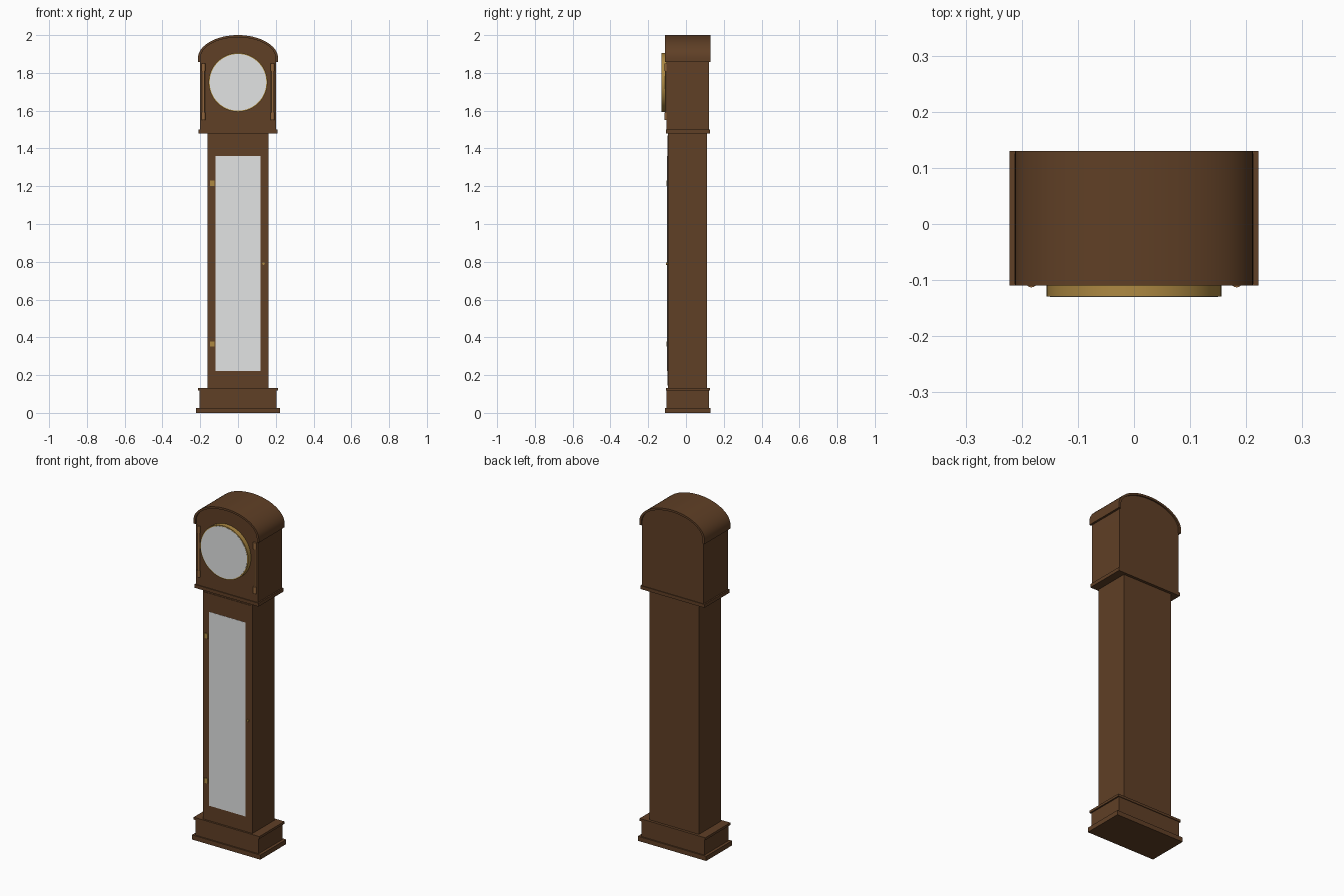
import bpy
import math

cube = bpy.data.objects.get("Cube")
if cube:
    bpy.data.objects.remove(cube, do_unlink=True)


def make_material(name, r, g, b):
    mat = bpy.data.materials.new(name)
    mat.use_nodes = True
    mat.diffuse_color = (r, g, b, 1)
    mat.node_tree.nodes["Principled BSDF"].inputs["Base Color"].default_value = (r, g, b, 1)
    return mat


wood = make_material("brown wood", 0.115, 0.05, 0.019)
light_wood = make_material("light wood", 0.28, 0.13, 0.045)
brass = make_material("brass", 0.42, 0.25, 0.055)
glass = make_material("pale glass", 0.76, 0.77, 0.77)


def finish(obj, name, mat, smooth=False):
    obj.name = name
    obj.data.materials.append(mat)
    if smooth:
        bpy.ops.object.select_all(action="DESELECT")
        obj.select_set(True)
        bpy.context.view_layer.objects.active = obj
        bpy.ops.object.shade_smooth_by_angle(angle=math.radians(35))
    return obj


def box(name, mat, x, y, z):
    """Box from (min, max) ranges along each axis."""
    ranges = (x, y, z)
    bpy.ops.mesh.primitive_cube_add(size=1, location=[(a + b) / 2 for a, b in ranges])
    obj = bpy.context.object
    obj.scale = [b - a for a, b in ranges]
    bpy.ops.object.transform_apply(location=False, rotation=False, scale=True)
    return finish(obj, name, mat)


def cylinder(name, mat, radius, depth, location, facing_front=False, sides=24):
    rotation = (math.pi / 2, 0, 0) if facing_front else (0, 0, 0)
    bpy.ops.mesh.primitive_cylinder_add(vertices=sides, radius=radius, depth=depth,
                                        location=location, rotation=rotation)
    return finish(bpy.context.object, name, mat, True)


def arch(half_width, rise, spring, steps=32):
    """Half ellipse from right to left in the XZ plane."""
    angles = [math.pi * i / steps for i in range(steps + 1)]
    return [(half_width * math.cos(a), spring + rise * math.sin(a)) for a in angles]


def extrude(name, mat, outline, y0, y1):
    n = len(outline)
    verts = [(x, y, z) for y in (y0, y1) for x, z in outline]
    faces = [tuple(range(n)), tuple(reversed(range(n, 2 * n)))]
    faces += [(i, i + n, (i + 1) % n + n, (i + 1) % n) for i in range(n)]
    mesh = bpy.data.meshes.new(name)
    mesh.from_pydata(verts, [], faces)
    obj = bpy.data.objects.new(name, mesh)
    bpy.context.collection.objects.link(obj)
    return finish(obj, name, mat, True)


# Plinth
box("plinth_foot", wood, (-0.222, 0.222), (-0.11, 0.13), (0, 0.027))
box("plinth_body", wood, (-0.205, 0.205), (-0.102, 0.122), (0.027, 0.118))
box("plinth_moulding", wood, (-0.213, 0.213), (-0.107, 0.126), (0.118, 0.132))

# Trunk with its full-height glazed door
box("trunk", wood, (-0.161, 0.161), (-0.096, 0.11), (0.132, 1.48))
box("trunk_door", wood, (-0.153, 0.153), (-0.099, -0.095), (0.145, 1.468))
box("door_glass", glass, (-0.118, 0.118), (-0.1, -0.097), (0.222, 1.36))
for label, z in (("lower", 0.365), ("upper", 1.215)):
    box(label + "_hinge", brass, (-0.148, -0.124), (-0.104, -0.098), (z - 0.014, z + 0.014))
cylinder("door_knob", brass, 0.007, 0.008, (0.135, -0.102, 0.79), True, 16)

# Hood
box("hood_moulding", wood, (-0.208, 0.208), (-0.107, 0.126), (1.48, 1.5))
extrude("hood_body", wood,
        [(-0.2, 1.5), (0.2, 1.5)] + arch(0.2, 0.112, 1.877), -0.102, 0.122)
extrude("hood_roof", wood,
        [(0.212, 1.857)] + arch(0.212, 0.122, 1.878) + [(-0.212, 1.857), (-0.199, 1.857)]
        + list(reversed(arch(0.199, 0.11, 1.878))) + [(0.199, 1.857)], -0.11, 0.13)

# Dial
cylinder("dial_bezel", brass, 0.156, 0.03, (0, -0.114, 1.75), True, 64)
cylinder("dial_glass", glass, 0.15, 0.004, (0, -0.128, 1.75), True, 64)

# Hood columns
for side, label in ((1, "left"), (-1, "right")):
    x = side * 0.183
    cylinder(label + "_column", light_wood, 0.007, 0.3, (x, -0.103, 1.7), sides=16)
    for part, z in (("base", 1.57), ("capital", 1.83)):
        cylinder(label + "_column_" + part, light_wood, 0.01, 0.04, (x, -0.103, z), sides=16)
